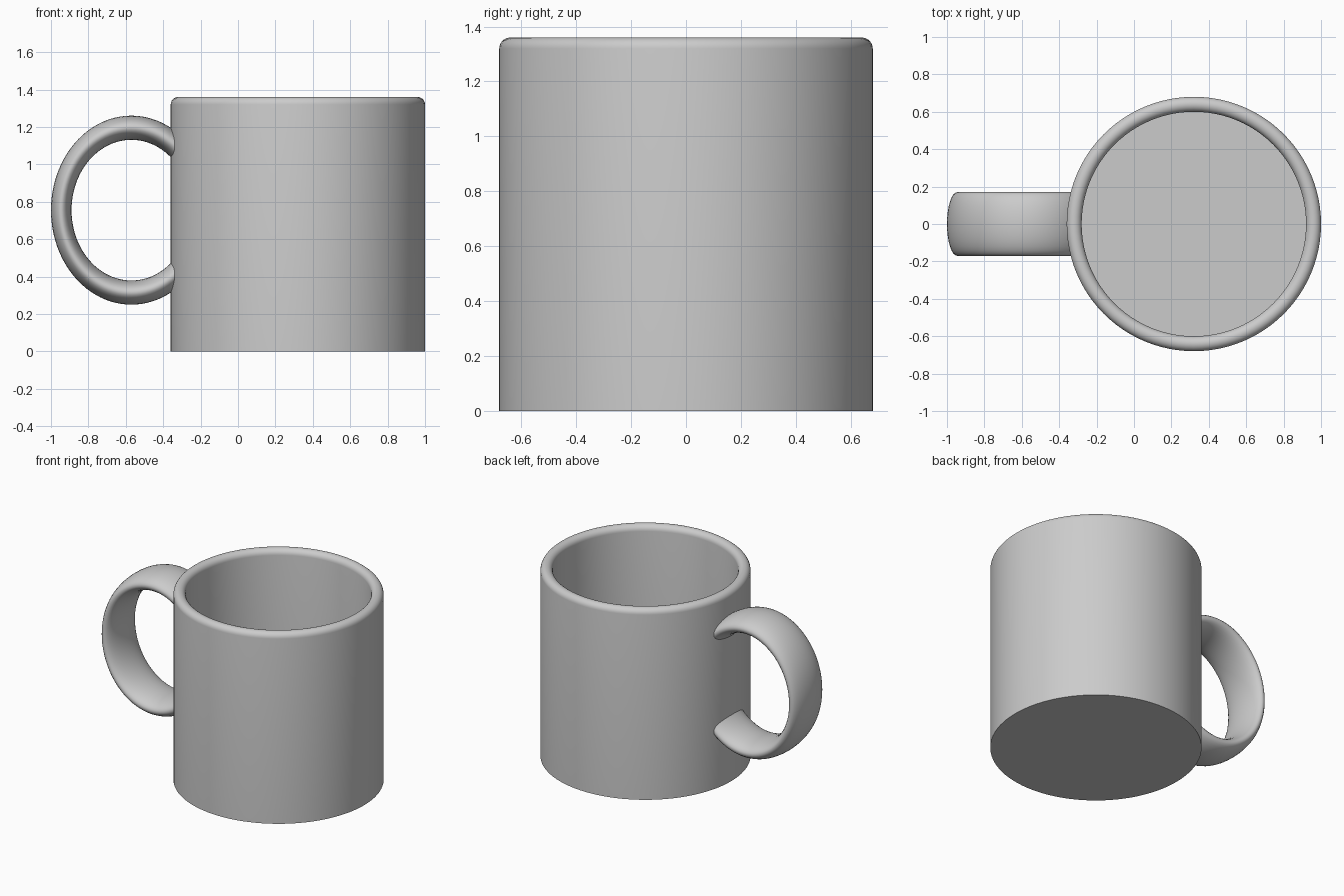
import bpy, bmesh, math
from mathutils import Matrix, Vector

if "Cube" in bpy.data.objects:
    bpy.data.objects.remove(bpy.data.objects["Cube"], do_unlink=True)

AXIS_X, RADIUS, WALL, HEIGHT, FLOOR = 0.32, 0.68, 0.08, 1.36, 0.08

grey = bpy.data.materials.new("plain grey")
grey.use_nodes = True
grey.diffuse_color = (0.6, 0.6, 0.6, 1)
grey.node_tree.nodes["Principled BSDF"].inputs["Base Color"].default_value = (0.6, 0.6, 0.6, 1)


def finish(name, bm, angle):
    bmesh.ops.remove_doubles(bm, verts=bm.verts, dist=0.0001)
    bmesh.ops.recalc_face_normals(bm, faces=bm.faces)
    mesh = bpy.data.meshes.new(name)
    bm.to_mesh(mesh)
    bm.free()
    mesh.materials.append(grey)
    obj = bpy.data.objects.new(name, mesh)
    bpy.context.collection.objects.link(obj)
    bpy.ops.object.select_all(action="DESELECT")
    obj.select_set(True)
    bpy.context.view_layer.objects.active = obj
    bpy.ops.object.shade_smooth_by_angle(angle=math.radians(angle))
    return obj


def spin_profile(points, axis, steps, closed=False):
    bm = bmesh.new()
    verts = [bm.verts.new(p) for p in points]
    edges = [bm.edges.new(pair) for pair in zip(verts, verts[1:])]
    if closed:
        edges.append(bm.edges.new((verts[-1], verts[0])))
    bmesh.ops.spin(bm, geom=verts + edges, cent=(0, 0, 0), axis=axis,
                   angle=math.tau, steps=steps, use_duplicate=False)
    return bm


# Cup: outer wall, half-round rim, inner wall and floor turned in one piece
lip = WALL / 2
profile = [(0, 0, 0), (RADIUS, 0, 0)]
for i in range(13):
    a = math.pi * i / 12
    profile.append((RADIUS - lip + lip * math.cos(a), 0, HEIGHT - lip + lip * math.sin(a)))
profile += [(RADIUS - WALL, 0, FLOOR), (0, 0, FLOOR)]
bm = spin_profile(profile, (0, 0, 1), 96)
bmesh.ops.translate(bm, verts=bm.verts, vec=(AXIS_X, 0, 0))
finish("cup_body", bm, 40)

# Handle: broad oval band swept round a tall ring, ending inside the cup wall
section = []
for i in range(32):
    a = math.tau * i / 32
    section.append((0.375 + 0.055 * math.cos(a), 0.17 * math.sin(a), 0))
bm = spin_profile(section, (0, 1, 0), 96, closed=True)
bmesh.ops.remove_doubles(bm, verts=bm.verts, dist=0.0001)
bmesh.ops.transform(bm, verts=bm.verts,
                    matrix=Matrix.Translation((-0.57, 0, 0.755)) @ Matrix.Diagonal((1, 1, 1.175, 1)))
cut = bmesh.ops.bisect_plane(bm, geom=bm.verts[:] + bm.edges[:] + bm.faces[:],
                             plane_co=Vector((-0.31, 0, 0)), plane_no=Vector((1, 0, 0)),
                             clear_outer=True)
bmesh.ops.holes_fill(bm, edges=[e for e in bm.edges if e.is_boundary])
finish("handle", bm, 50)
